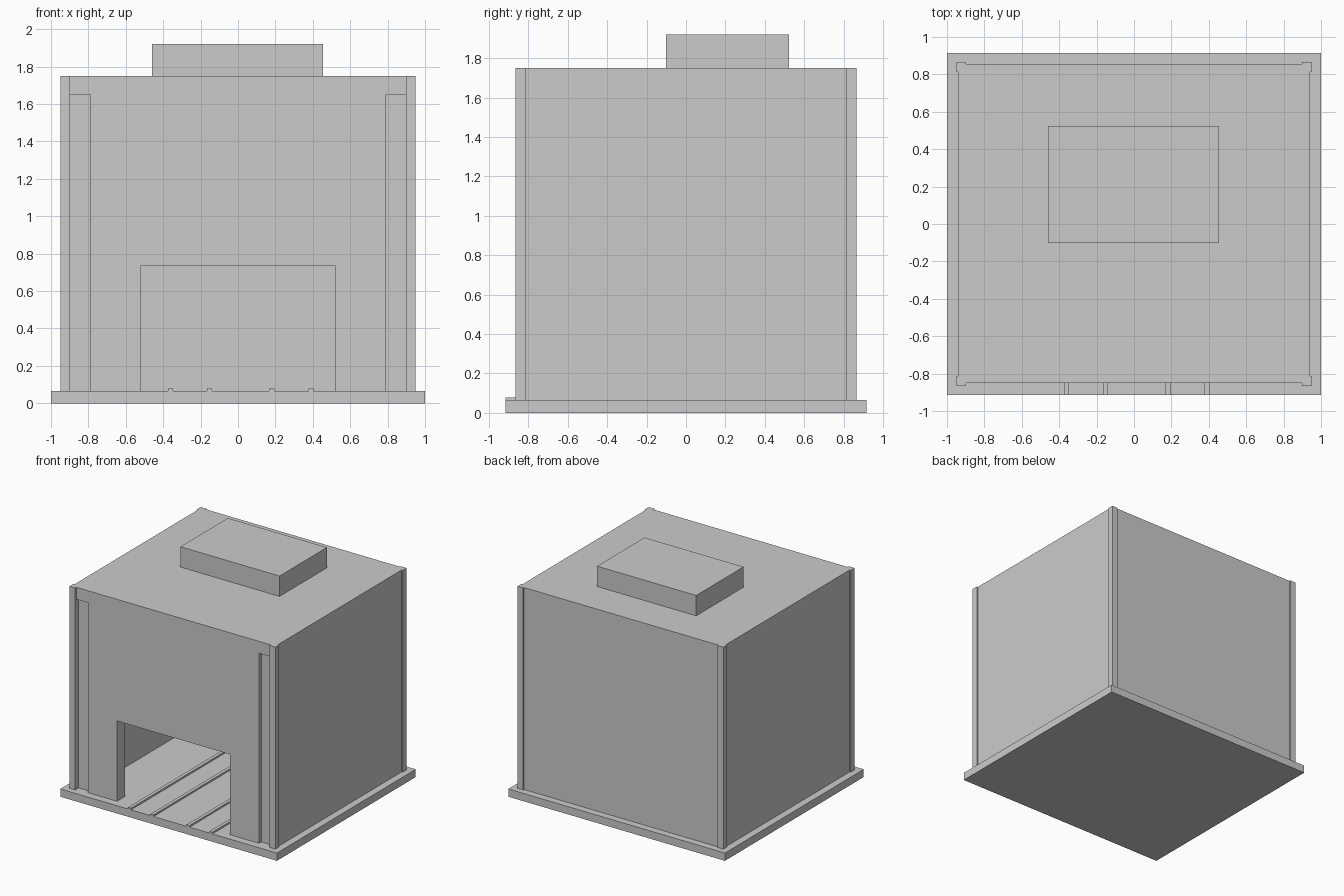
import bpy

if "Cube" in bpy.data.objects:
    bpy.data.objects.remove(bpy.data.objects["Cube"])


def box(name, x, y, z):
    """Box object from (min, max) ranges on each axis."""
    bpy.ops.mesh.primitive_cube_add(size=1)
    o = bpy.context.object
    o.name = name
    for v in o.data.vertices:
        v.co = [r[0] if c < 0 else r[1] for c, r in zip(v.co, (x, y, z))]
    return o


def cut(target, cutter):
    """Subtract the cutter from the target and remove it."""
    cutter.hide_render = True
    m = target.modifiers.new("cut", 'BOOLEAN')
    m.operation = 'DIFFERENCE'
    m.solver = 'EXACT'
    m.object = cutter
    bpy.context.view_layer.objects.active = target
    bpy.ops.object.modifier_apply(modifier=m.name)
    bpy.data.objects.remove(cutter, do_unlink=True)


FLOOR, ROOF = 0.065, 1.75

# Ground slab
box("base_slab", (-1, 1), (-0.915, 0.915), (0, FLOOR))

# Hollow shed body with doorway
body = box("shed_body", (-0.94, 0.94), (-0.85, 0.855), (FLOOR, ROOF))
cut(body, box("cavity", (-0.82, 0.82), (-0.745, 0.75), (0, 1.65)))
cut(body, box("doorway", (-0.522, 0.52), (-1, -0.7), (0, 0.735)))

# Tall shallow recesses beside the front corner posts
for s in (-1, 1):
    xs = sorted((s * 0.79, s * 0.897))
    cut(body, box("recess", xs, (-1, -0.82), (0, 1.65)))

# Corner posts
for sx, side in ((-1, "left"), (1, "right")):
    for sy, end in ((-1, "front"), (1, "back")):
        box(f"corner_post_{end}_{side}",
            sorted((sx * 0.897, sx * 0.95)),
            sorted((sy * 0.813, sy * 0.865)), (FLOOR, ROOF))

# Roof box
box("roof_box", (-0.46, 0.455), (-0.102, 0.523), (ROOF, 1.92))

# Two pairs of rails running in through the doorway
for i, x in enumerate((-0.361, -0.153, 0.18, 0.39)):
    box(f"rail_{i + 1}", (x - 0.014, x + 0.014), (-0.915, 0.75), (FLOOR, 0.079))
